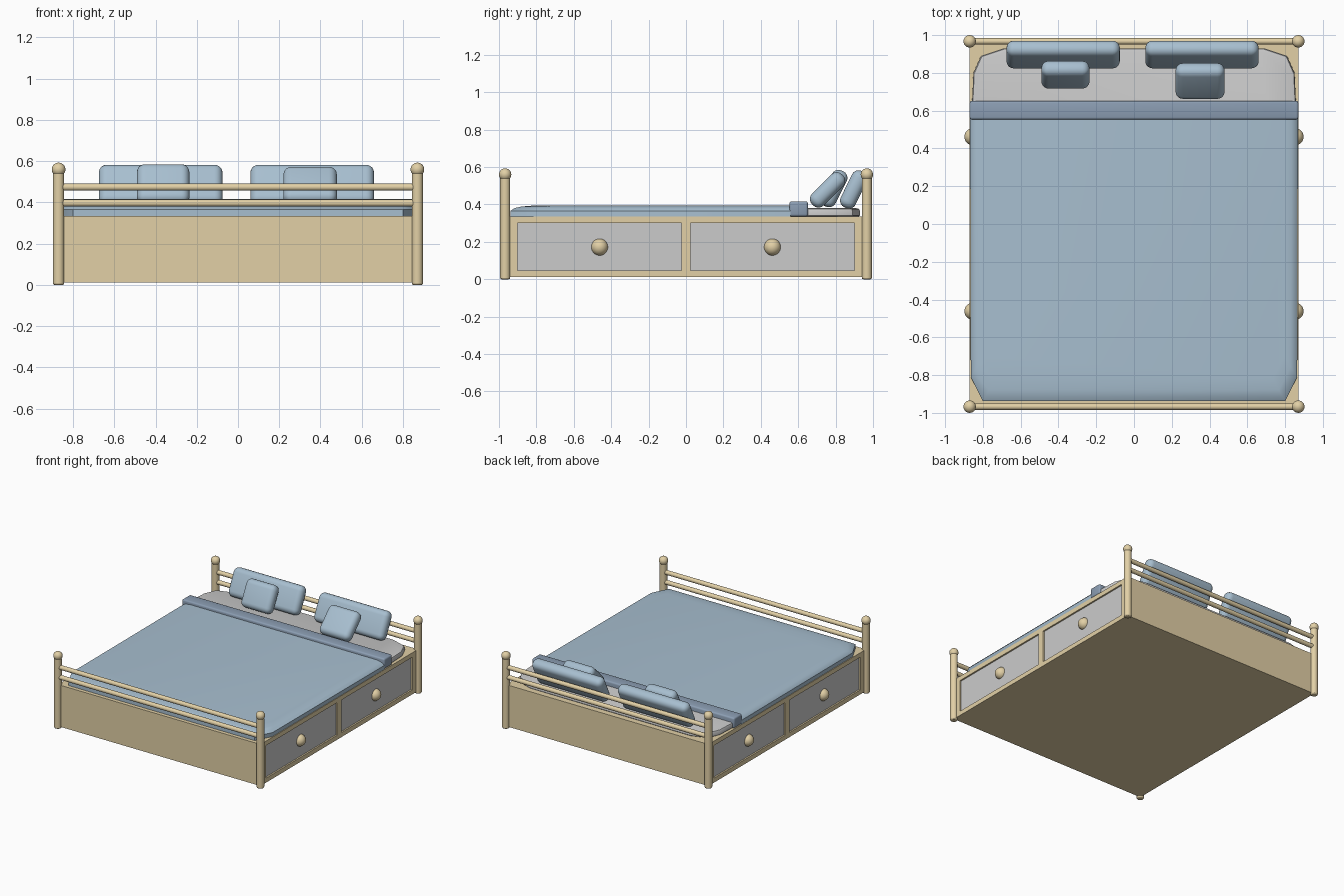
import bpy, bmesh
from math import radians, pi

if "Cube" in bpy.data.objects:
    bpy.data.objects.remove(bpy.data.objects["Cube"])


def material(name, rgb):
    m = bpy.data.materials.new(name)
    m.diffuse_color = (*rgb, 1)
    m.use_nodes = True
    m.node_tree.nodes["Principled BSDF"].inputs["Base Color"].default_value = m.diffuse_color
    return m


WOOD = material("wood", (0.76, 0.63, 0.38))
BLUE = material("blue_cloth", (0.39, 0.52, 0.63))
DARK = material("dark_blue_cloth", (0.26, 0.34, 0.45))


def finish(ob, name, mat=None, smooth=False):
    ob.name = name
    if mat:
        ob.data.materials.append(mat)
    if smooth:
        bpy.context.view_layer.objects.active = ob
        bpy.ops.object.select_all(action='DESELECT')
        ob.select_set(True)
        bpy.ops.object.shade_smooth_by_angle(angle=radians(40))
    return ob


def box(name, lo, hi, mat=None, bevel=0, segs=3, tilt=0):
    size = [b - a for a, b in zip(lo, hi)]
    bm = bmesh.new()
    bmesh.ops.create_cube(bm, size=1)
    bmesh.ops.scale(bm, vec=size, verts=bm.verts)
    if bevel:
        bmesh.ops.bevel(bm, geom=bm.edges[:], offset=bevel, segments=segs,
                        profile=0.5, affect='EDGES')
    me = bpy.data.meshes.new(name)
    bm.to_mesh(me)
    bm.free()
    ob = bpy.data.objects.new(name, me)
    bpy.context.collection.objects.link(ob)
    ob.location = [(a + b) / 2 for a, b in zip(lo, hi)]
    ob.rotation_euler.x = radians(tilt)
    return finish(ob, name, mat, bool(bevel))


def rod(name, r, length, loc, rot=(0, 0, 0), bevel=0):
    bpy.ops.mesh.primitive_cylinder_add(vertices=24, radius=r, depth=length,
                                        location=loc, rotation=rot)
    ob = bpy.context.object
    if bevel:
        b = ob.modifiers.new("round", 'BEVEL')
        b.width, b.segments = bevel, 2
    return finish(ob, name, WOOD, True)


def ball(name, r, loc):
    bpy.ops.mesh.primitive_uv_sphere_add(segments=24, ring_count=14, radius=r, location=loc)
    return finish(bpy.context.object, name, WOOD, True)


def loft(name, half, rings, pivot_y, mat=None):
    """Symmetric plan outline (left half) stacked in rings of (scale, z)."""
    plan = half + [(-x, y) for x, y in reversed(half)]
    bm = bmesh.new()
    loops = [[bm.verts.new((x * s, pivot_y + (y - pivot_y) * s, z)) for x, y in plan]
             for s, z in rings]
    n = len(plan)
    for a, b in zip(loops, loops[1:]):
        for i in range(n):
            j = (i + 1) % n
            bm.faces.new((a[i], a[j], b[j], b[i]))
    bm.faces.new(loops[0])
    bm.faces.new(loops[-1])
    bmesh.ops.recalc_face_normals(bm, faces=bm.faces)
    me = bpy.data.meshes.new(name)
    bm.to_mesh(me)
    bm.free()
    ob = bpy.data.objects.new(name, me)
    bpy.context.collection.objects.link(ob)
    return finish(ob, name, mat, True)


PX, PY = 0.87, 0.967

# Base core
box("base", (-0.852, -PY, 0.012), (0.852, PY, 0.335), WOOD)

for s, side in ((-1, "left"), (1, "right")):
    # Side frames around the drawers
    def strip(name, y0, y1, z0, z1, x0=0.85, x1=PX, mat=WOOD):
        xs = sorted((s * x0, s * x1))
        box(f"{side}_{name}", (xs[0], y0, z0), (xs[1], y1, z1), mat)
    strip("bottom_frame", -PY, PY, 0.012, 0.047)
    strip("top_frame", -PY, PY, 0.3, 0.335)
    strip("front_stile", -PY, -0.9, 0.047, 0.3)
    strip("middle_stile", -0.025, 0.025, 0.047, 0.3)
    strip("back_stile", 0.9, PY, 0.047, 0.3)
    # Drawer fronts and knobs
    for t, end in ((-1, "front"), (1, "back")):
        ys = sorted((t * 0.025, t * 0.9))
        strip(f"{end}_drawer", ys[0], ys[1], 0.047, 0.3, 0.84, 0.858, None)
        ball(f"{side}_{end}_knob", 0.045, (s * 0.853, t * 0.462, 0.172))
        # Corner posts with ball finials
        rod(f"{side}_{end}_post", 0.027, 0.545, (s * PX, t * PY, 0.2725), bevel=0.008)
        ball(f"{side}_{end}_finial", 0.033, (s * PX, t * PY, 0.56))

# Head and foot rails
for t, end in ((-1, "foot"), (1, "head")):
    for z, level in ((0.397, "lower"), (0.474, "upper")):
        rod(f"{end}_{level}_rail", 0.017, 2 * PX, (0, t * PY, z), (0, pi / 2, 0))

# Mattress, blanket and folded band
loft("mattress", [(-0.69, 0.93), (-0.81, 0.89), (-0.85, 0.8), (-0.857, 0.65),
                  (-0.85, -0.78), (-0.78, -0.91)],
     [(0.99, 0.334), (1, 0.342), (1, 0.366), (0.995, 0.376), (0.98, 0.38)], 0)
loft("blanket", [(-0.868, 0.56), (-0.864, -0.81), (-0.8, -0.938)],
     [(1, 0.334), (1, 0.366), (0.985, 0.381), (0.96, 0.389), (0.92, 0.394)], 0.56, BLUE)
box("blanket_fold", (-0.87, 0.553, 0.336), (0.87, 0.652, 0.417), DARK, 0.012)


# Pillows: centre, width, height, tilt
def pillow(name, c, w, h, tilt):
    d = (w / 2, 0.044, h / 2)
    box(name, [a - b for a, b in zip(c, d)], [a + b for a, b in zip(c, d)],
        BLUE, 0.039, 5, tilt)


pillow("left_pillow", (-0.375, 0.897, 0.48), 0.6, 0.215, -26)
pillow("right_pillow", (0.36, 0.897, 0.48), 0.6, 0.215, -26)
pillow("left_cushion", (-0.363, 0.79, 0.485), 0.255, 0.21, -27)
pillow("right_cushion", (0.35, 0.757, 0.478), 0.26, 0.226, -45)
